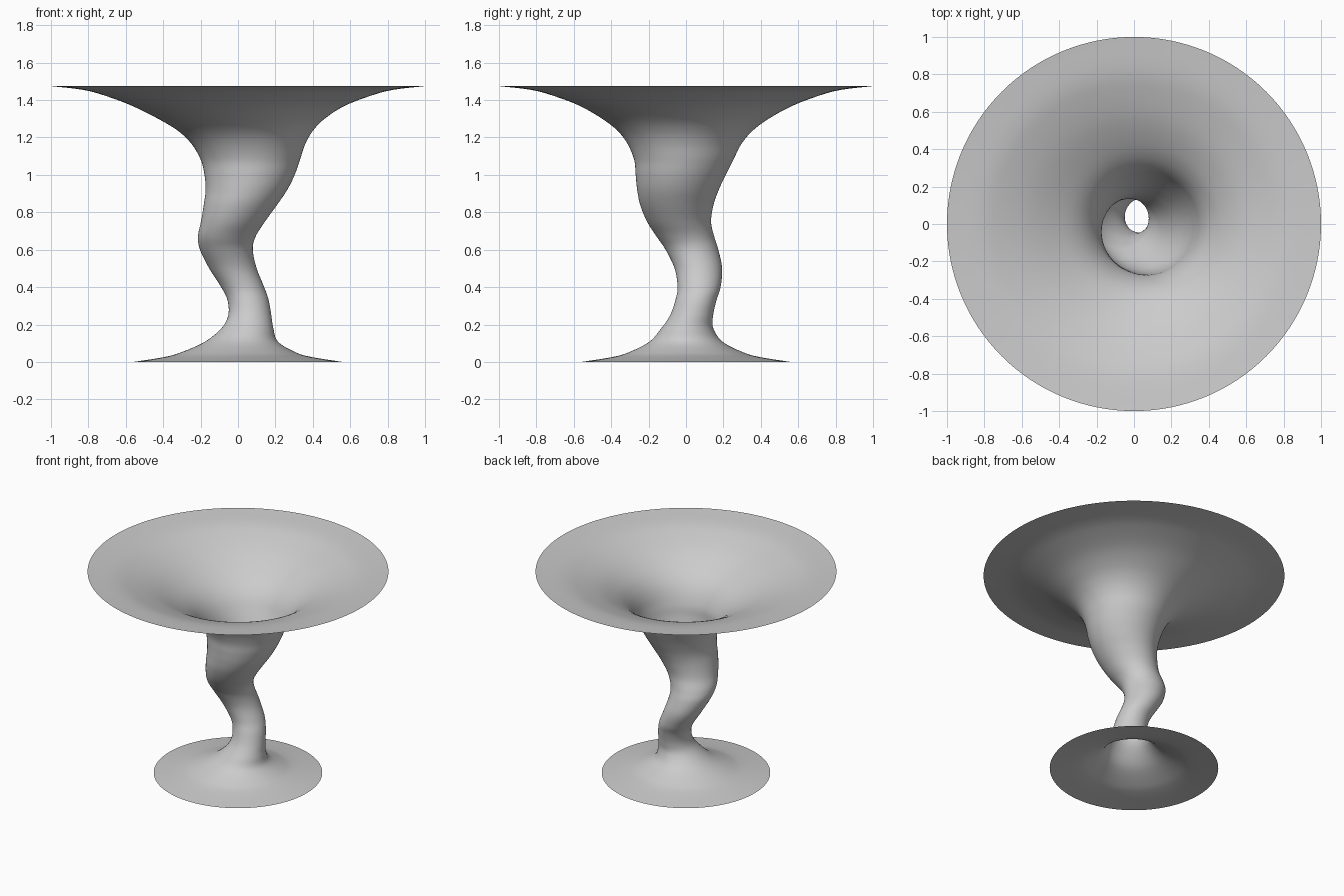
import bpy
import bmesh
import math
from mathutils import Vector

cube = bpy.data.objects.get("Cube")
if cube:
    bpy.data.objects.remove(cube, do_unlink=True)

SEGMENTS = 128
STEPS = 6

# Level rings up the twisted funnel: height, radius, centre x, centre y
STATIONS = [Vector(s) for s in (
    (0, .56, 0, 0), (.025, .4, 0, 0), (.05, .31, .002, 0), (.107, .197, .018, 0),
    (.18, .139, .05, .007), (.25, .115, .063, .03), (.33, .11, .054, .053),
    (.4, .115, .025, .07), (.5, .127, -.027, .066), (.6, .141, -.062, .032),
    (.67, .154, -.06, -.003), (.75, .171, -.027, -.037), (.84, .196, .013, -.049),
    (.92, .218, .045, -.043), (1, .241, .062, -.028), (1.08, .265, .066, -.012),
    (1.165, .304, .056, -.008), (1.235, .36, .04, -.005), (1.3, .445, .018, -.003),
    (1.37, .57, .002, 0), (1.425, .715, 0, 0), (1.455, .83, 0, 0), (1.475, 1, 0, 0),
)]


def smooth_path(points, steps):
    """Smooth spline through the stations."""
    padded = [2 * points[0] - points[1], *points, 2 * points[-1] - points[-2]]
    path = []
    for a, b, c, d in zip(padded, padded[1:], padded[2:], padded[3:]):
        for i in range(steps):
            t = i / steps
            path.append(b + (c - a) * (t / 2)
                        + (2 * a - 5 * b + 4 * c - d) * (t * t / 2)
                        + (3 * b - a - 3 * c + d) * (t ** 3 / 2))
    path.append(points[-1])
    return path


def make_material(name, colour):
    mat = bpy.data.materials.new(name)
    mat.use_nodes = True
    mat.diffuse_color = colour
    shader = next(n for n in mat.node_tree.nodes if n.type == 'BSDF_PRINCIPLED')
    shader.inputs["Base Color"].default_value = colour
    return mat


# Thin open surface, lofted ring by ring
bm = bmesh.new()
rings = []
for z, radius, cx, cy in smooth_path(STATIONS, STEPS):
    ring = []
    for i in range(SEGMENTS):
        angle = math.tau * i / SEGMENTS
        ring.append(bm.verts.new((cx + radius * math.cos(angle),
                                  cy + radius * math.sin(angle), z)))
    rings.append(ring)
for low, high in zip(rings, rings[1:]):
    for i in range(SEGMENTS):
        j = (i + 1) % SEGMENTS
        bm.faces.new((low[i], low[j], high[j], high[i]))

mesh = bpy.data.meshes.new("twisted_funnel")
bm.to_mesh(mesh)
bm.free()
mesh.materials.append(make_material("light grey", (.6, .6, .6, 1)))
funnel = bpy.data.objects.new("twisted_funnel", mesh)
bpy.context.collection.objects.link(funnel)

# Smooth shading all over
bpy.context.view_layer.objects.active = funnel
funnel.select_set(True)
bpy.ops.object.shade_smooth()
